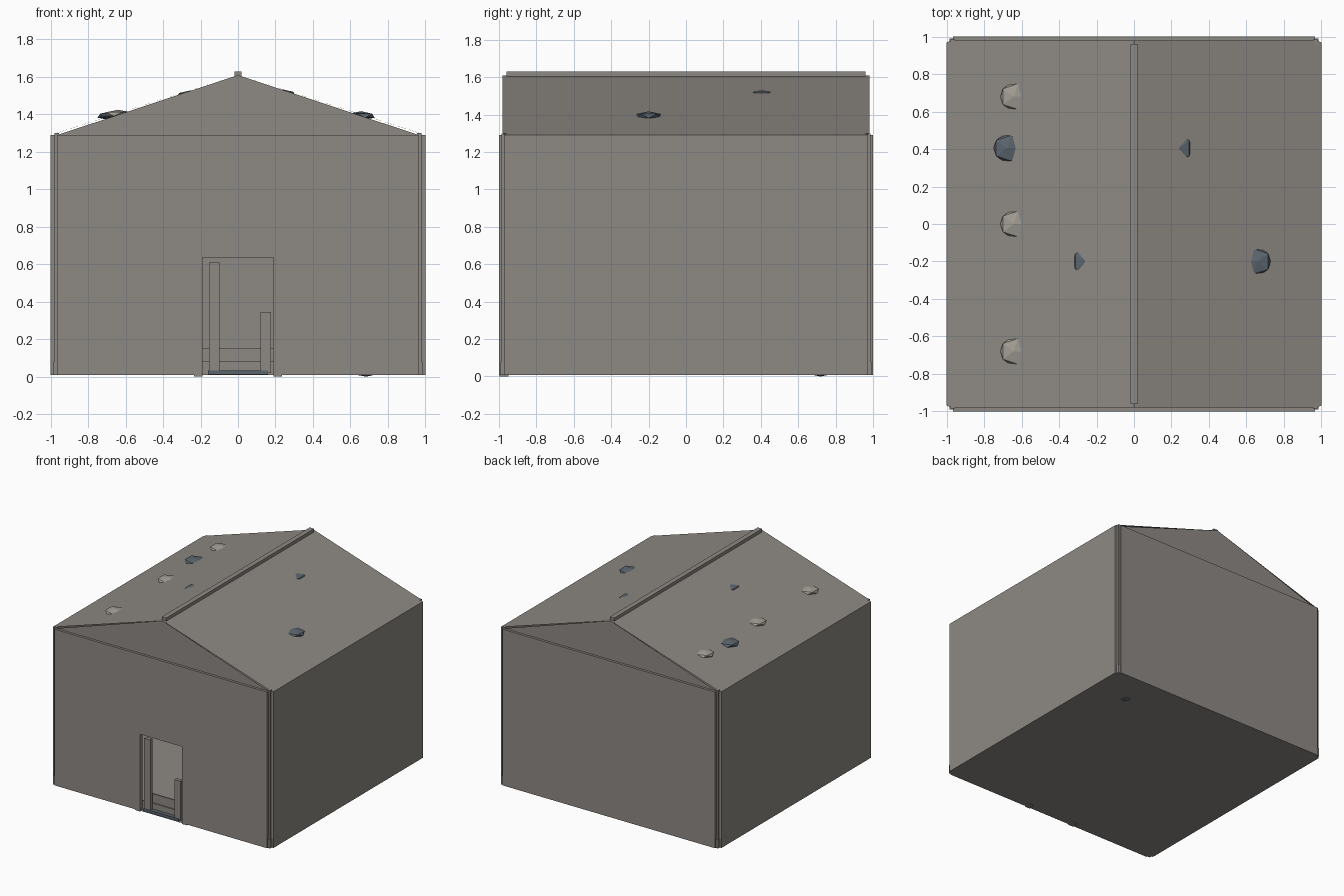
import bpy, bmesh, math
from mathutils import Matrix

if "Cube" in bpy.data.objects:
    bpy.data.objects.remove(bpy.data.objects["Cube"])


def material(name, rgb):
    m = bpy.data.materials.new(name)
    m.diffuse_color = (*rgb, 1)
    m.use_nodes = True
    m.node_tree.nodes["Principled BSDF"].inputs["Base Color"].default_value = m.diffuse_color
    return m


STONE = material("warm grey", (0.270, 0.252, 0.230))
PALE = material("pale beige", (0.36, 0.34, 0.30))
SLATE = material("blue slate", (0.105, 0.130, 0.155))


def finish(name, bm, mat):
    me = bpy.data.meshes.new(name)
    bm.to_mesh(me)
    bm.free()
    me.materials.append(mat)
    ob = bpy.data.objects.new(name, me)
    bpy.context.collection.objects.link(ob)
    return ob


def box(name, lo, hi, mat=STONE):
    bm = bmesh.new()
    size = [b - a for a, b in zip(lo, hi)]
    mid = [(a + b) / 2 for a, b in zip(lo, hi)]
    bmesh.ops.create_cube(bm, size=1, matrix=Matrix.Translation(mid) @ Matrix.Diagonal((*size, 1)))
    return finish(name, bm, mat)


def pebble(name, x, y, z, mat, turned=False, sz=0.024):
    bm = bmesh.new()
    mat4 = (Matrix.Translation((x, y, z)) @ Matrix.Rotation(math.pi if turned else 0, 4, 'Z')
            @ Matrix.Diagonal((0.08, 0.08, sz, 1)))
    bmesh.ops.create_icosphere(bm, subdivisions=1, radius=1, matrix=mat4)
    return finish(name, bm, mat)


BASE, EAVE, RIDGE = 0.008, 1.29, 1.61
A, B = 0.965, 0.97          # half widths of the front and side walls
DOOR_W, DOOR_H = 0.19, 0.635


def add(bm, *pts):
    return bm.faces.new([bm.verts.new(p) for p in pts])


# Wall shell: notched plan raised to the eaves, with an open doorway in front
plan = [(-A, -1), (A, -1), (A, -B), (1, -B), (1, B), (A, B),
        (A, 1), (-A, 1), (-A, B), (-1, B), (-1, -B), (-A, -B)]
bm = bmesh.new()


def wall(p, q, z0=BASE, z1=EAVE):
    add(bm, (*p, z0), (*q, z0), (*q, z1), (*p, z1))


for p, q in list(zip(plan, plan[1:] + plan[:1]))[1:]:
    wall(p, q)
wall((-A, -1), (-DOOR_W, -1))
wall((DOOR_W, -1), (A, -1))
wall((-DOOR_W, -1), (DOOR_W, -1), DOOR_H)
add(bm, *[(x, y, BASE) for x, y in reversed(plan)])
finish("walls", bm, STONE)

# Roof slopes, gables and the ledges in front of the gables
bm = bmesh.new()
G = 0.98
for s in (1, -1):
    slope = [(s * 1.0, -s * B, EAVE), (s * 1.0, s * B, EAVE), (s * A, s * G, EAVE + 0.012),
             (0, s * G, RIDGE), (0, -s * G, RIDGE), (s * A, -s * G, EAVE + 0.012)]
    add(bm, *slope)
    add(bm, (-s * A, s * G, EAVE), (0, s * G, RIDGE), (s * A, s * G, EAVE))
    add(bm, (-A, s * 1.0, EAVE), (A, s * 1.0, EAVE), (A, s * G, EAVE), (-A, s * G, EAVE))
for f in bm.faces:
    f.normal_update()
    c = f.calc_center_median()
    outward = f.normal.z if abs(f.normal.z) > 0.1 else f.normal.y * c.y
    if outward < 0:
        f.normal_flip()
finish("roof", bm, STONE)
box("ridge_cap", (-0.02, -0.96, 1.59), (0.02, 0.96, 1.63))

# Corner posts with wider feet
for sx in (-1, 1):
    for sy in (-1, 1):
        for part, r, top in (("post", 0.0125, 1.30), ("foot", 0.018, 0.08)):
            cx, cy = sx * 0.968, sy * 0.973
            box("corner_" + part, (cx - r, cy - r, BASE), (cx + r, cy + r, top))

# Doorway: reveals, foot plates, sill, uneven posts and low barrier
for s in (-1, 1):
    x0, x1 = sorted((s * DOOR_W, s * (DOOR_W + 0.012)))
    box("door_jamb", (x0, -0.999, BASE), (x1, -0.965, DOOR_H))
    x0, x1 = sorted((s * DOOR_W, s * 0.235))
    box("jamb_foot", (x0, -0.998, 0), (x1, -0.95, 0.01))
box("tall_post", (-0.155, -0.995, 0.02), (-0.10, -0.965, 0.61))
box("short_post", (0.12, -0.995, 0.02), (0.175, -0.965, 0.345))
box("door_sill", (-0.16, -0.998, 0.012), (0.16, -0.93, 0.033), SLATE)
box("low_rail", (-DOOR_W, -0.965, BASE), (DOOR_W, -0.955, 0.08))
box("high_rail", (-DOOR_W, -0.95, BASE), (DOOR_W, -0.94, 0.15))

# Stones half sunk into the roof, and one under the floor
for y in (-0.68, 0, 0.68):
    pebble("pale_stone", -0.642, y, 1.401, PALE)
pebble("slate_stone", -0.678, 0.405, 1.393, SLATE)
pebble("slate_stone", 0.658, -0.2, 1.393, SLATE, True)
pebble("slate_chip", 0.237, 0.405, 1.510, SLATE, True)
pebble("slate_chip", -0.255, -0.2, 1.504, SLATE)
pebble("floor_stone", 0.685, 0.72, 0.024, SLATE)
